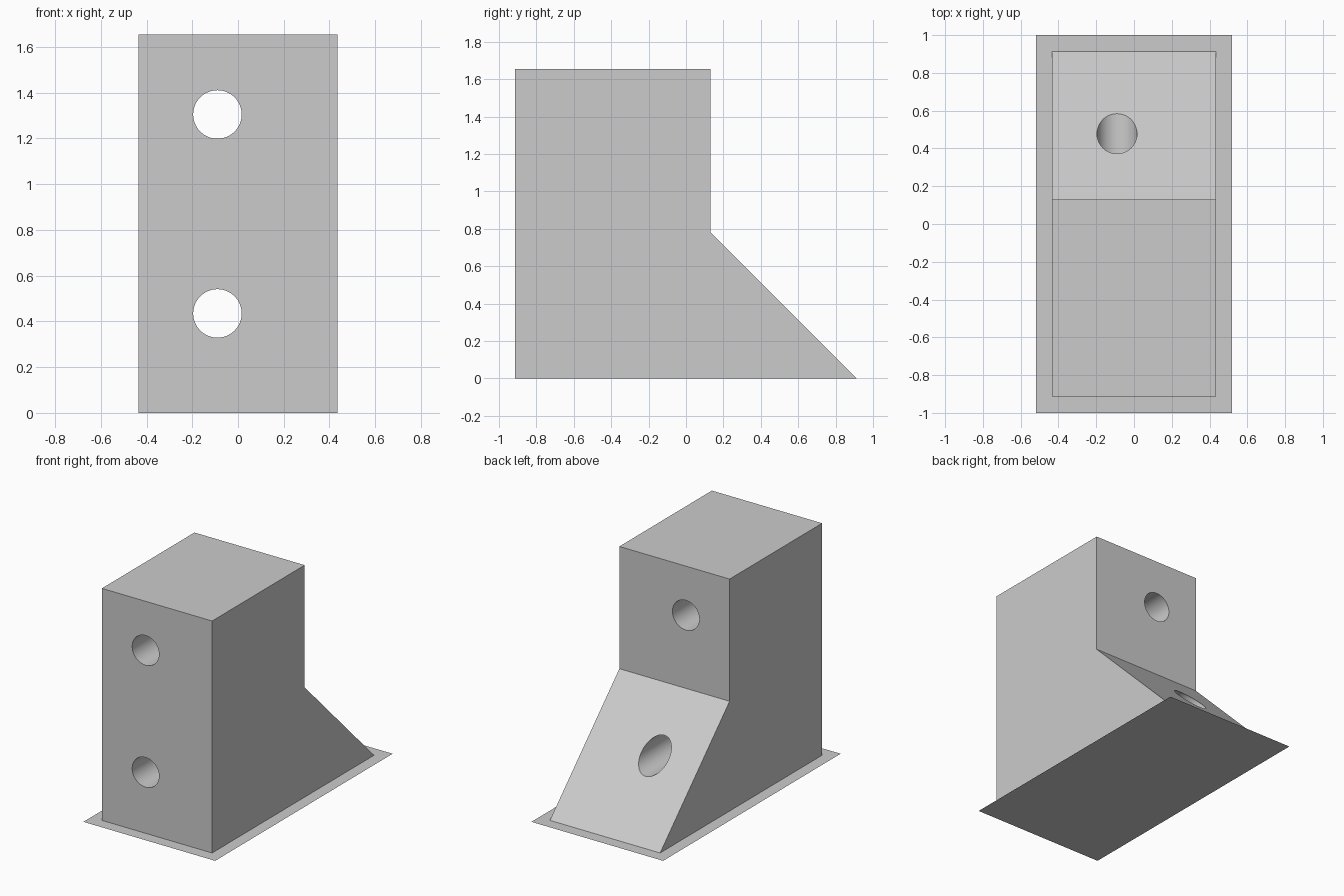
import bpy
import bmesh
import math

if "Cube" in bpy.data.objects:
    bpy.data.objects.remove(bpy.data.objects["Cube"], do_unlink=True)

# Single matte grey
grey = bpy.data.materials.new("light_grey")
grey.use_nodes = True
colour = (0.6, 0.6, 0.6, 1)
grey.diffuse_color = colour
grey.node_tree.nodes["Principled BSDF"].inputs["Base Color"].default_value = colour

HALF_WIDTH = 0.435
FRONT, STEP, TOE = -0.913, 0.13, 0.913
STEP_Z, TOP_Z = 0.783, 1.655
HOLE_X, HOLE_RADIUS = -0.09, 0.106


def add_object(name, bm):
    mesh = bpy.data.meshes.new(name)
    bm.to_mesh(mesh)
    bm.free()
    mesh.materials.append(grey)
    obj = bpy.data.objects.new(name, mesh)
    bpy.context.collection.objects.link(obj)
    return obj


# Bracket body: side profile extruded across the width
profile = [(FRONT, 0), (TOE, 0), (STEP, STEP_Z), (STEP, TOP_Z), (FRONT, TOP_Z)]
bm = bmesh.new()
side = bm.faces.new([bm.verts.new((-HALF_WIDTH, y, z)) for y, z in profile])
result = bmesh.ops.extrude_face_region(bm, geom=[side])
bmesh.ops.translate(bm, vec=(2 * HALF_WIDTH, 0, 0),
                    verts=[v for v in result["geom"] if isinstance(v, bmesh.types.BMVert)])
bmesh.ops.recalc_face_normals(bm, faces=bm.faces)
body = add_object("bracket_body", bm)

# Bolt holes running front to back
for name, z in (("lower_hole_cutter", 0.435), ("upper_hole_cutter", 1.305)):
    bpy.ops.mesh.primitive_cylinder_add(vertices=64, radius=HOLE_RADIUS, depth=3,
                                        location=(HOLE_X, 0, z),
                                        rotation=(math.pi / 2, 0, 0))
    cutter = bpy.context.object
    cutter.name = name
    cutter.data.materials.append(grey)
    cutter.hide_render = True
    bpy.context.view_layer.objects.active = body
    cut = body.modifiers.new(name, "BOOLEAN")
    cut.operation = "DIFFERENCE"
    cut.solver = "EXACT"
    cut.object = cutter
    bpy.ops.object.modifier_apply(modifier=cut.name)
    bpy.data.objects.remove(cutter, do_unlink=True)

# Open the underside, which rests on the base sheet
bm = bmesh.new()
bm.from_mesh(body.data)
underside = [f for f in bm.faces if all(abs(v.co.z) < 0.001 for v in f.verts)]
bmesh.ops.delete(bm, geom=underside, context="FACES")
bm.to_mesh(body.data)
bm.free()

# Smooth hole walls, crisp outer edges
bpy.ops.object.select_all(action="DESELECT")
body.select_set(True)
bpy.context.view_layer.objects.active = body
bpy.ops.object.shade_smooth_by_angle(angle=math.radians(30))

# Flat base sheet
bm = bmesh.new()
bm.faces.new([bm.verts.new((x, y, 0)) for x, y in
              ((-0.52, -1), (0.52, -1), (0.52, 1), (-0.52, 1))])
add_object("base_sheet", bm)
